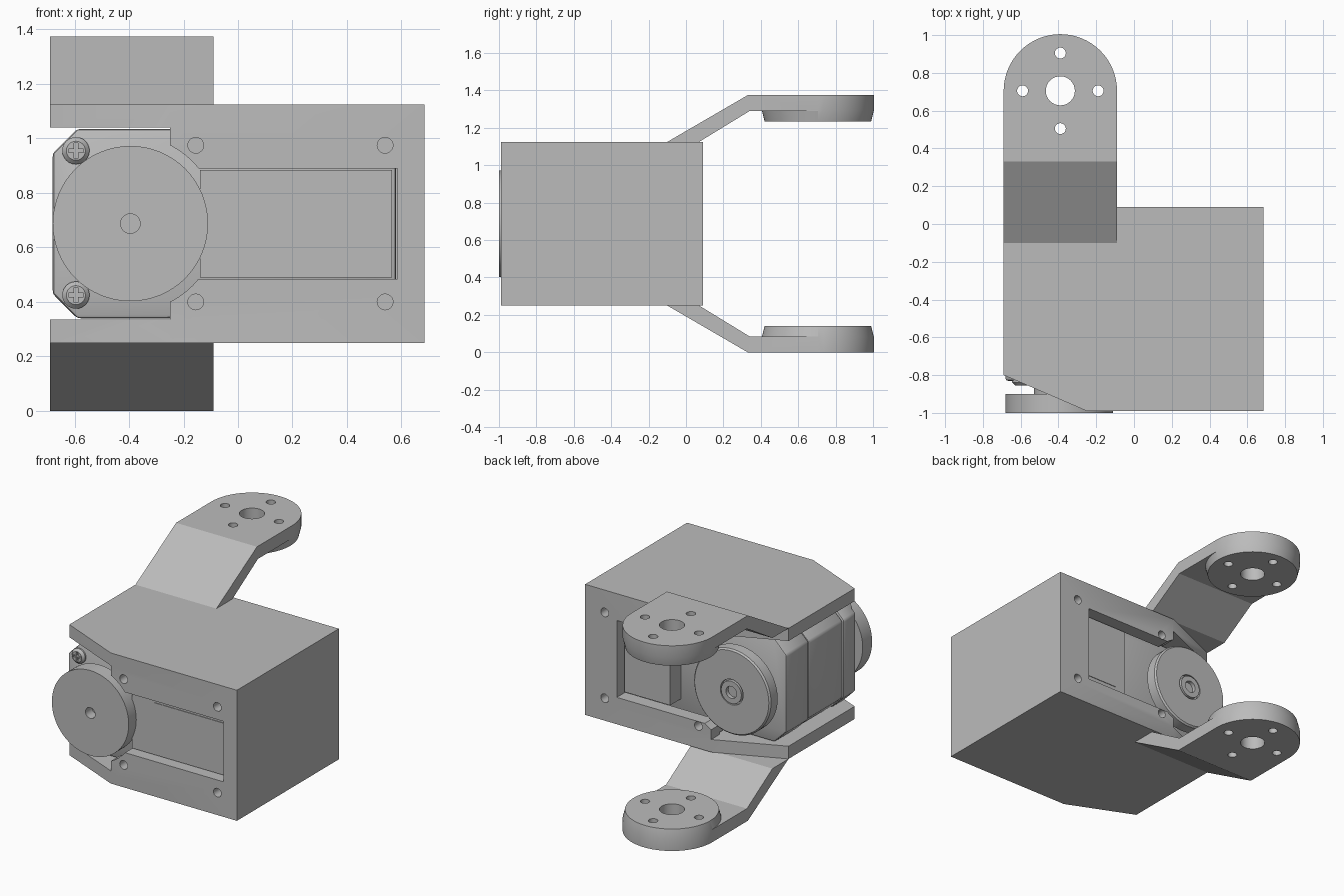
import bpy, bmesh, math
from mathutils import Vector

cube = bpy.data.objects.get("Cube")
if cube:
    bpy.data.objects.remove(cube)

grey = bpy.data.materials.new("plain grey")
grey.use_nodes = True
tone = (0.5, 0.5, 0.5, 1)
grey.diffuse_color = tone
grey.node_tree.nodes["Principled BSDF"].inputs["Base Color"].default_value = tone

MID = 0.6875             # mirror height
AX, AZ = -0.395, 0.6875  # servo output axis
YC = -0.455              # middle of the housing depth

# Which world axes a 2D outline uses, and the axis it is extruded along
PLANES = {"x": (1, 2, 0), "y": (0, 2, 1), "z": (0, 1, 2)}


def loft(name, axis, rings):
    """Join matching outlines [(points, position), ...] into a closed solid."""
    a, b, c = PLANES[axis]
    bm = bmesh.new()
    loops = []
    for pts, pos in rings:
        loop = []
        for p in pts:
            co = Vector((0, 0, 0))
            co[a], co[b], co[c] = p[0], p[1], pos
            loop.append(bm.verts.new(co))
        loops.append(loop)
    n = len(loops[0])
    bm.faces.new(loops[0])
    bm.faces.new(loops[-1])
    for lo, hi in zip(loops, loops[1:]):
        for i in range(n):
            j = (i + 1) % n
            bm.faces.new((lo[i], lo[j], hi[j], hi[i]))
    bmesh.ops.recalc_face_normals(bm, faces=bm.faces)
    me = bpy.data.meshes.new(name)
    bm.to_mesh(me)
    bm.free()
    me.materials.append(grey)
    ob = bpy.data.objects.new(name, me)
    bpy.context.collection.objects.link(ob)
    return ob


def prism(name, axis, pts, lo, hi):
    return loft(name, axis, [(pts, lo), (pts, hi)])


def circle(u, v, r, n=48):
    return [(u + r * math.cos(math.tau * i / n), v + r * math.sin(math.tau * i / n)) for i in range(n)]


def rect(u0, u1, v0, v1):
    return [(u0, v0), (u1, v0), (u1, v1), (u0, v1)]


def chamfered(u0, u1, v0, v1, c):
    return [(u0 + c, v0), (u1 - c, v0), (u1, v0 + c), (u1, v1 - c),
            (u1 - c, v1), (u0 + c, v1), (u0, v1 - c), (u0, v0 + c)]


def finish(ob, cuts=(), joins=(), bevel=0):
    """Apply booleans and bevel, drop the helpers, shade smooth with sharp edges."""
    for op, tools in (("UNION", joins), ("DIFFERENCE", cuts)):
        for t in tools:
            t.hide_render = True
            m = ob.modifiers.new(op, "BOOLEAN")
            m.operation, m.object, m.solver = op, t, "EXACT"
    if bevel:
        m = ob.modifiers.new("bevel", "BEVEL")
        m.width, m.segments = bevel, 2
    dg = bpy.context.evaluated_depsgraph_get()
    me = bpy.data.meshes.new_from_object(ob.evaluated_get(dg))
    ob.modifiers.clear()
    ob.data = me
    for t in list(cuts) + list(joins):
        bpy.data.objects.remove(t)
    for p in me.polygons:
        p.use_smooth = True
    me.set_sharp_from_angle(angle=math.radians(30))
    return ob


# Housing: a block with chamfered ends, hollow and open on the right
outline = [(-0.69, -0.8), (-0.25, -0.99), (0.685, -0.99), (0.685, 0.09), (-0.25, 0.09), (-0.69, -0.1)]
housing = prism("housing", "z", outline, 0.25, 1.125)
cuts = [prism("cavity", "y", rect(-0.8, 0.62, 0.335, 1.04), -0.9, 0.0),
        prism("end_opening", "y", rect(-0.8, -0.25, 0.335, 1.04), -1.1, 0.2),
        prism("disc_clearance", "y", circle(AX, AZ, 0.322, 64), -1.1, 0.2),
        prism("front_window", "y", rect(-0.3, 0.585, 0.485, 0.89), -1.1, -0.8),
        prism("back_window", "y", rect(-0.3, 0.45, 0.43, 0.945), -0.1, 0.2)]
for hx in (-0.155, 0.54):
    for hz in (0.4, 0.975):
        cuts.append(prism("front_hole", "y", circle(hx, hz, 0.029, 20), -1.1, -0.92))
        cuts.append(prism("back_hole", "y", circle(hx, hz, 0.029, 20), 0.02, 0.2))
finish(housing, cuts)

# Servo case in three stacked sections
for name, y0, y1, inset in (("servo_front_case", -0.83, -0.7, 0.0),
                            ("servo_middle_case", -0.695, -0.335, 0.004),
                            ("servo_back_case", -0.33, -0.09, 0.0)):
    pts = chamfered(-0.68 + inset, 0.58, 0.34 + inset, 1.035 - inset, 0.09)
    finish(prism(name, "y", pts, y0, y1), bevel=0.012)
finish(prism("servo_core", "y", chamfered(-0.66, 0.56, 0.36, 1.015, 0.09), -0.72, -0.2))

# Raised cover panels seen through the windows
finish(prism("front_panel", "y", rect(-0.14, 0.565, 0.49, 0.885), -0.92, -0.8))
finish(prism("front_label", "y", rect(0.02, 0.55, 0.53, 0.84), -0.924, -0.91))
finish(prism("back_panel", "y", rect(0.1, 0.44, 0.445, 0.93), -0.1, 0.025))
finish(prism("back_label", "y", rect(0.17, 0.41, 0.5, 0.88), 0.0, 0.029))
finish(prism("side_tab", "y", rect(-0.25, -0.19, 0.345, 0.43), -0.1, 0.02), bevel=0.008)

# Output disc at the front, idler disc at the back
finish(prism("output_shaft", "y", circle(AX, AZ, 0.135), -0.92, -0.8))
finish(prism("output_disc", "y", circle(AX, AZ, 0.285, 64), -1.0, -0.9),
       [prism("shaft_hole", "y", circle(AX, AZ, 0.036, 24), -1.1, -0.93)])
finish(prism("idler_shaft", "y", circle(AX, AZ, 0.135), -0.12, 0.01))
finish(loft("idler_disc", "y", [(circle(AX, AZ, 0.285, 64), 0.0), (circle(AX, AZ, 0.285, 64), 0.07),
                                (circle(AX, AZ, 0.275, 64), 0.08)]),
       [prism("hub_recess", "y", circle(AX, AZ, 0.085, 32), 0.06, 0.2)])
finish(prism("idler_hub", "y", circle(AX, AZ, 0.075, 32), 0.0, 0.085),
       [prism("hub_hole", "y", circle(AX, AZ, 0.04, 24), 0.04, 0.2)])

# Cross-head screws on the servo front
for sz in (0.425, 0.955):
    head = loft("case_screw", "y", [(circle(-0.595, sz, 0.05, 24), -0.82), (circle(-0.595, sz, 0.05, 24), -0.84),
                                    (circle(-0.595, sz, 0.035, 24), -0.855)])
    finish(head, [prism("slot", "y", rect(-0.595 - w, -0.595 + w, sz - h, sz + h), -0.9, -0.842)
                  for w, h in ((0.028, 0.007), (0.007, 0.028))])

# Upper and lower arms: bent plate ending in a round drilled boss
CX, CY = -0.39, 0.705
for name, s in (("upper_arm", 1), ("lower_arm", -1)):
    def flip(z):
        return MID + s * (z - MID)
    side = [(-0.1, 1.125), (0.33, 1.375), (CY, 1.375), (CY, 1.29), (0.34, 1.29), (0.07, 1.125)]
    arm = prism(name, "x", [(y, flip(z)) for y, z in side], -0.69, -0.09)
    boss = loft("boss", "z", [(circle(CX, CY, r, 64), flip(z))
                              for r, z in ((0.285, 1.235), (0.3, 1.295), (0.3, 1.375))])
    lo, hi = sorted((flip(1.1), flip(1.5)))
    holes = [prism("centre_hole", "z", circle(CX, CY, 0.077, 32), lo, hi)]
    for dx, dy in ((0.2, 0), (-0.2, 0), (0, 0.2), (0, -0.2)):
        holes.append(prism("bolt_hole", "z", circle(CX + dx, CY + dy, 0.029, 20), lo, hi))
    finish(arm, holes, [boss])
